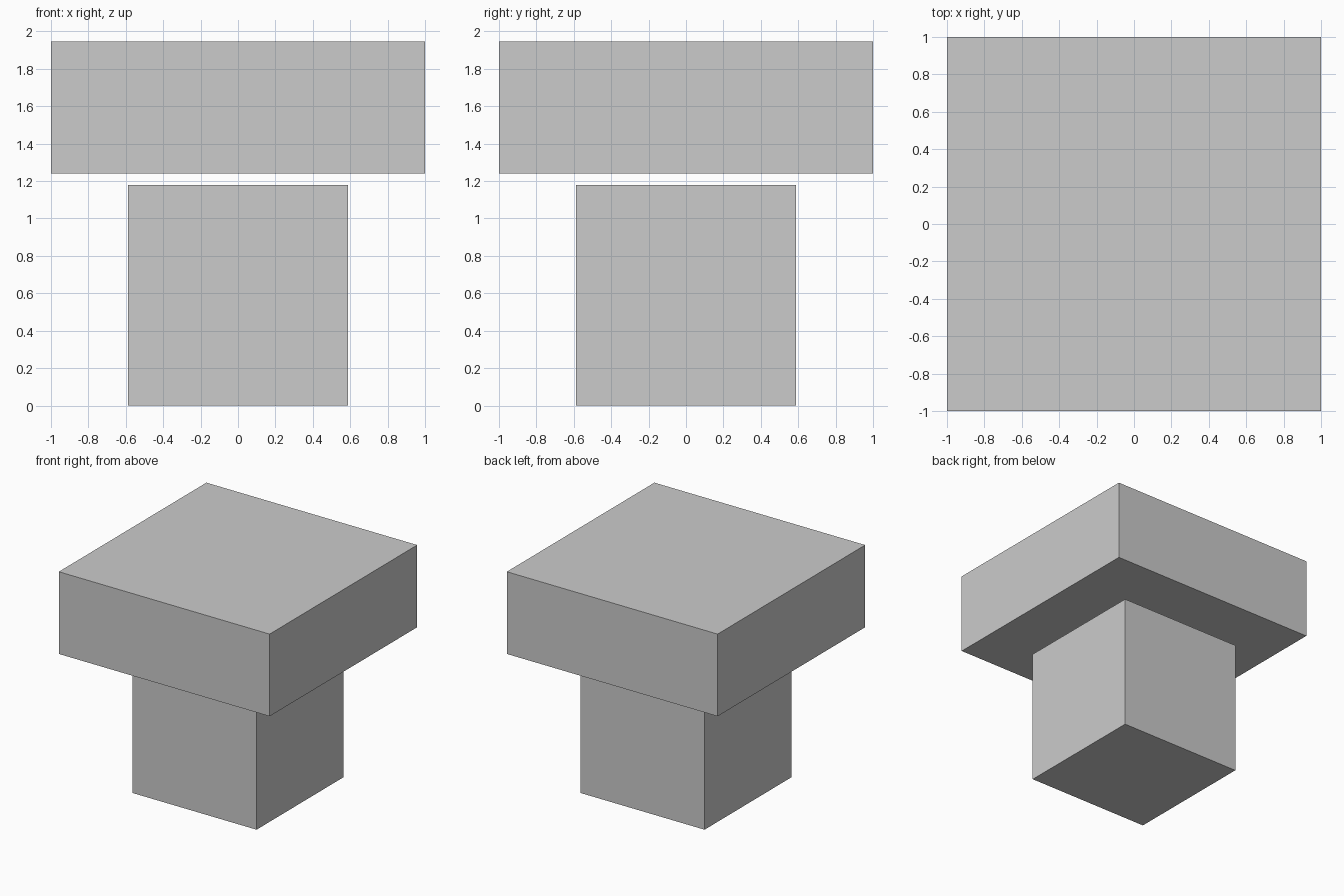
import bpy

if "Cube" in bpy.data.objects:
    bpy.data.objects.remove(bpy.data.objects["Cube"])


def box(name, width, z0, z1):
    """Square block centred on the z axis, spanning z0 to z1."""
    bpy.ops.mesh.primitive_cube_add(size=1, location=(0, 0, (z0 + z1) / 2))
    obj = bpy.context.object
    obj.name = name
    obj.scale = (width, width, z1 - z0)
    bpy.ops.object.transform_apply(location=False, rotation=False, scale=True)
    return obj


# Lower cube, with a thin gap beneath the wide slab
box("base_block", 1.176, 0.0, 1.18)
box("top_slab", 2.0, 1.24, 1.945)
